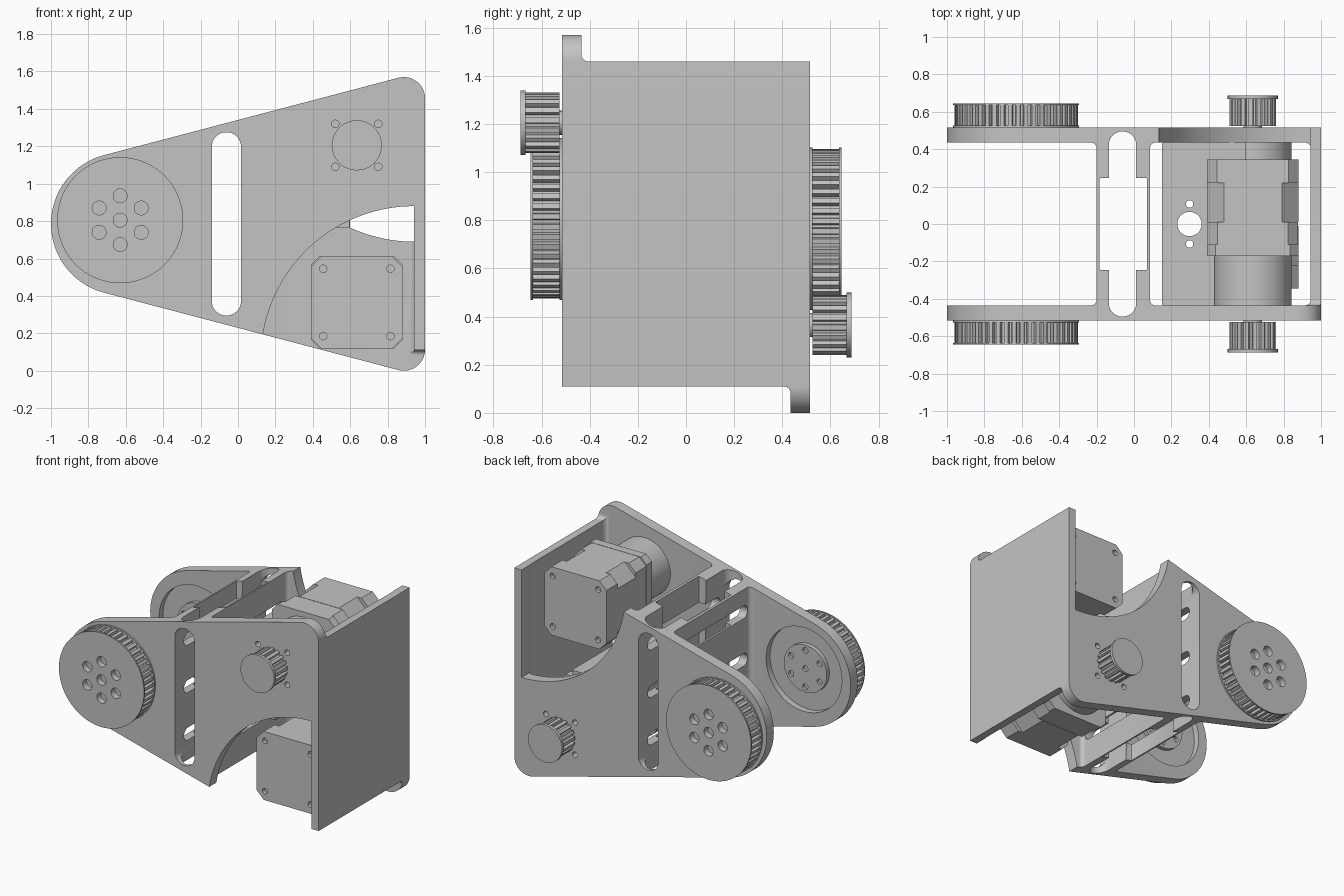
import bpy, bmesh
from math import sin, cos, radians, pi
from mathutils import Matrix

cube = bpy.data.objects.get("Cube")
if cube:
    bpy.data.objects.remove(cube)

MID = 0.785           # height of the half-turn symmetry axis
OUT, INN = 0.515, 0.435  # outer and inner faces of the side plates
HALF_TURN = (Matrix.Translation((0, 0, MID)) @ Matrix.Rotation(pi, 4, 'X')
             @ Matrix.Translation((0, 0, -MID)))

grey = bpy.data.materials.new("plain_grey")
grey.use_nodes = True
grey.diffuse_color = (0.55, 0.55, 0.55, 1)
grey.node_tree.nodes["Principled BSDF"].inputs["Base Color"].default_value = (0.55, 0.55, 0.55, 1)


# Profile helpers
def arc(cx, cy, r, a0, a1, n=16):
    angles = [radians(a0 + (a1 - a0) * i / n) for i in range(n + 1)]
    return [(cx + r * cos(a), cy + r * sin(a)) for a in angles]


def circle(cx, cy, r, n=40):
    return arc(cx, cy, r, 0, 360, n)[:-1]


def rounded(x0, x1, y0, y1, r, n=8):
    return (arc(x1 - r, y1 - r, r, 0, 90, n) + arc(x0 + r, y1 - r, r, 90, 180, n)
            + arc(x0 + r, y0 + r, r, 180, 270, n) + arc(x1 - r, y0 + r, r, 270, 360, n))


def chamfered(cx, cy, half, c):
    return rounded(cx - half, cx + half, cy - half, cy + half, c, 1)


def gear(cx, cy, r, depth, teeth):
    pts = []
    for i in range(teeth):
        for f, rad in ((0, r), (0.5, r), (0.6, r - depth), (0.9, r - depth)):
            a = 2 * pi * (i + f) / teeth
            pts.append((cx + rad * cos(a), cy + rad * sin(a)))
    return pts


def prism(name, pts, axis, lo, hi):
    """Extrude a closed profile along an axis."""
    place = {'x': lambda p, t: (t, p[0], p[1]),
             'y': lambda p, t: (p[0], t, p[1]),
             'z': lambda p, t: (p[0], p[1], t)}[axis]
    bm = bmesh.new()
    a = [bm.verts.new(place(p, lo)) for p in pts]
    b = [bm.verts.new(place(p, hi)) for p in pts]
    bm.faces.new(a)
    bm.faces.new(b)
    for i in range(len(pts)):
        j = (i + 1) % len(pts)
        bm.faces.new((a[i], a[j], b[j], b[i]))
    bmesh.ops.remove_doubles(bm, verts=bm.verts, dist=1e-5)
    bmesh.ops.recalc_face_normals(bm, faces=bm.faces)
    mesh = bpy.data.meshes.new(name)
    bm.to_mesh(mesh)
    bm.free()
    mesh.materials.append(grey)
    ob = bpy.data.objects.new(name, mesh)
    bpy.context.collection.objects.link(ob)
    return ob


def turned(ob, name):
    """Copy a part by half a turn about the long axis."""
    new = ob.copy()
    new.data = ob.data.copy()
    new.name = name
    new.data.transform(HALF_TURN)
    bpy.context.collection.objects.link(new)
    return new


def cut(ob, pts, axis, lo, hi, both=False):
    cutters = [prism("cutter", pts, axis, lo, hi)]
    if both:
        cutters.append(turned(cutters[0], "cutter_turned"))
    for c in cutters:
        mod = ob.modifiers.new("cut", 'BOOLEAN')
        mod.operation, mod.solver, mod.object = 'DIFFERENCE', 'EXACT', c
        bpy.context.view_layer.objects.active = ob
        bpy.ops.object.modifier_apply(modifier=mod.name)
        bpy.data.objects.remove(c)


HUB = (-0.63, 0.805)
PIN = (0.635, 1.205)
hub_holes = [HUB] + [(HUB[0] + 0.13 * cos(radians(a)), HUB[1] + 0.13 * sin(radians(a)))
                     for a in range(30, 390, 60)]

# Bracket: tapered outline, hollowed into two plates, two cross walls and an end wall
T = 104.7
outline = (arc(-0.62, MID, 0.38, T, 360 - T, 32) + arc(0.887, 0.113, 0.113, 360 - T, 360)
           + arc(0.887, 1.457, 0.113, 0, T))
bracket = prism("bracket", outline, 'y', -OUT, OUT)
cut(bracket, rounded(-1.5, -0.2, -INN, INN, 0.03), 'z', -1, 3)
cut(bracket, rounded(0.085, 0.945, -INN, INN, 0.03), 'z', -1, 3)
# End wall trimmed above and below, concave motor openings in the plates
cut(bracket, rounded(-INN, 2, 1.46, 3, 0.03), 'x', 0.9, 2, True)
cut(bracket, arc(0.942, 0.06, 0.82, 90, 180, 40) + [(0.122, -0.2), (0.942, -0.2)],
    'y', -1, -0.4, True)
# Slots through the plates and cross walls
cut(bracket, rounded(-0.14, 0.016, 0.295, 1.275, 0.077), 'y', -1, 1)
cut(bracket, rounded(-0.135, 0.012, -0.495, 0.495, 0.073), 'z', -1, 3)
cut(bracket, rounded(-0.185, 0.07, -0.245, 0.245, 0.005, 2), 'z', -1, 3)
for dz in (-0.34, 0, 0.34):
    z = MID + dz
    cut(bracket, rounded(-0.41, 0.41, z - 0.045, z + 0.045, 0.044), 'x', -0.3, 0.1)
# Hub recesses and motor screw holes
cut(bracket, circle(*HUB, 0.3, 64), 'y', -0.48, -0.4, True)
for sx in (-1, 1):
    for sz in (-1, 1):
        cut(bracket, circle(PIN[0] + sx * 0.115, PIN[1] + sz * 0.115, 0.02, 16),
            'y', -1, -0.4, True)

# Sensor shelf between the motors
shelf = prism("middle_shelf", rounded(0.15, 0.6, -INN, INN, 0.005, 1), 'z', MID - 0.02, MID + 0.02)
cut(shelf, rounded(0.21, 0.385, -0.15, 0.15, 0.087), 'z', MID + 0.012, 1)
cut(shelf, circle(0.297, 0, 0.065), 'z', 0, 1)
for y in (-0.107, 0.107):
    cut(shelf, circle(0.297, y, 0.02, 16), 'z', 0, 1)

# Large toothed pulley with its inner hub
parts = [
    prism("large_pulley_teeth", gear(*HUB, 0.33, 0.022, 48), 'y', -0.636, -0.525),
    prism("large_pulley_face", circle(*HUB, 0.337, 72), 'y', -0.645, -0.635),
    prism("large_pulley_rim", circle(*HUB, 0.337, 72), 'y', -0.526, -0.512),
    prism("large_pulley_hub", circle(*HUB, 0.17, 48), 'y', -0.49, -0.45)]
for h in hub_holes:
    cut(parts[0], circle(*h, 0.037, 24), 'y', -0.7, -0.6)
    cut(parts[1], circle(*h, 0.037, 24), 'y', -0.7, -0.6)
    cut(parts[3], circle(*h, 0.021, 16), 'y', -0.47, -0.4)

# Small drive pulley and shaft
parts += [
    prism("drive_pulley_teeth", gear(*PIN, 0.125, 0.018, 18), 'y', -0.67, -0.525),
    prism("drive_pulley_flange", circle(*PIN, 0.134), 'y', -0.688, -0.667),
    prism("motor_shaft", circle(*PIN, 0.05, 24), 'y', -0.53, -0.42)]

# Motor: round gearbox, square flange, notched body and end cap
cap = prism("motor_end_cap", chamfered(*PIN, 0.245, 0.055), 'y', 0.22, 0.345)
for sx in (-1, 1):
    for sz in (-1, 1):
        cut(cap, circle(PIN[0] + sx * 0.18, PIN[1] + sz * 0.18, 0.02, 16), 'y', 0.32, 0.4)
parts += [
    cap,
    prism("motor_gearbox", circle(*PIN, 0.207, 56), 'y', -0.437, -0.165),
    prism("motor_flange", chamfered(*PIN, 0.245, 0.045), 'y', -0.17, -0.11),
    prism("motor_front_body", chamfered(*PIN, 0.243, 0.055), 'y', -0.11, 0.01),
    prism("motor_middle_body", chamfered(*PIN, 0.245, 0.09), 'y', 0.01, 0.22)]

# Same drive on the opposite plate
finished = [bracket, shelf] + parts
for p in parts:
    finished.append(turned(p, "rear_" + p.name))

bpy.ops.object.select_all(action='DESELECT')
for ob in finished:
    ob.select_set(True)
bpy.context.view_layer.objects.active = bracket
bpy.ops.object.shade_smooth_by_angle(angle=radians(30))
